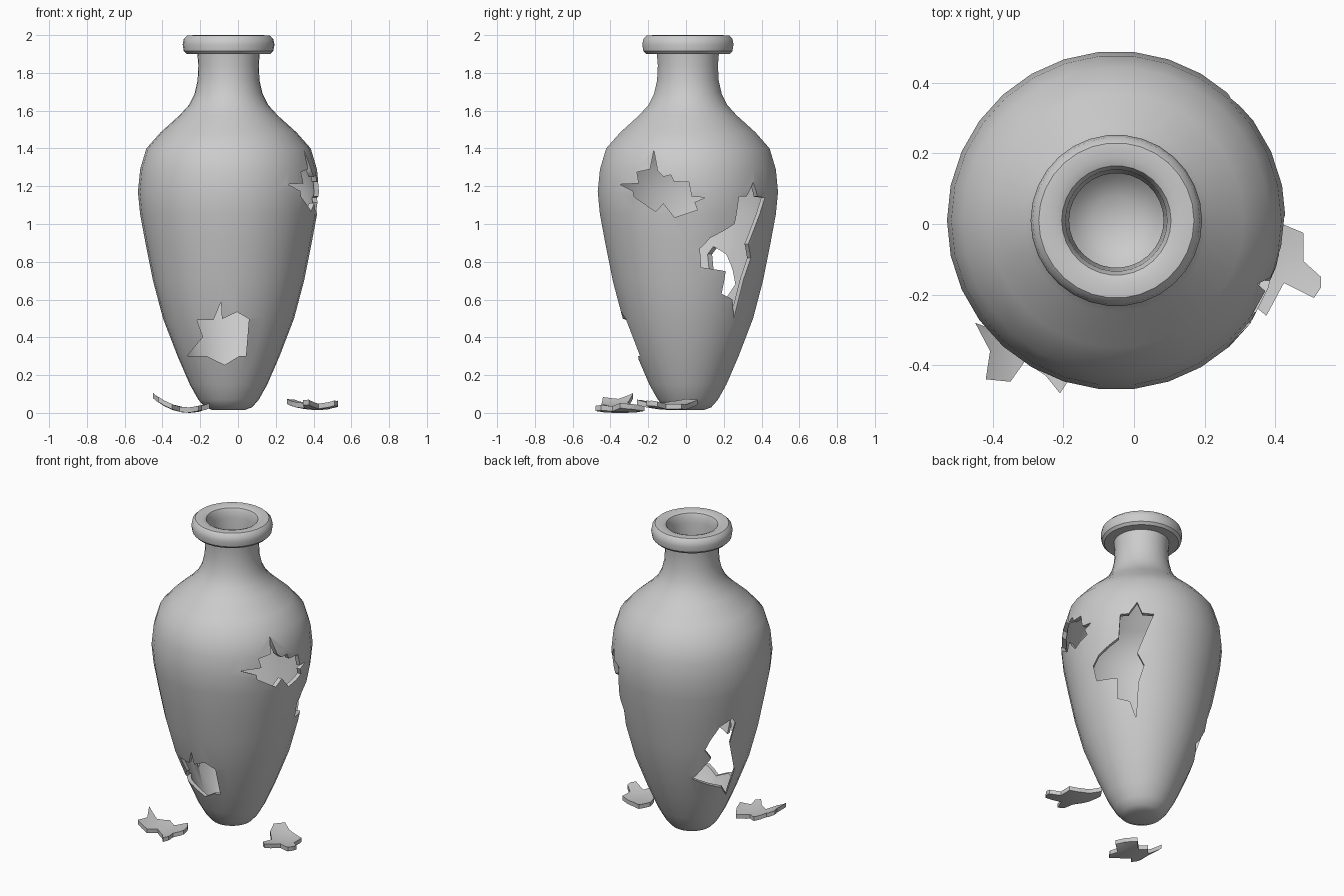
import bpy, bmesh, math
from mathutils import Vector

if "Cube" in bpy.data.objects:
    bpy.data.objects.remove(bpy.data.objects["Cube"])

AXIS = Vector((-0.05, 0.01, 0))
SIDES = 30


def new_object(name, bm):
    bmesh.ops.recalc_face_normals(bm, faces=bm.faces[:])
    mesh = bpy.data.meshes.new(name)
    bm.to_mesh(mesh)
    bm.free()
    ob = bpy.data.objects.new(name, mesh)
    bpy.context.collection.objects.link(ob)
    return ob


def lathe(name, profile):
    """Revolve a profile that starts and ends on the axis."""
    bm = bmesh.new()
    rings = []
    for r, z in profile:
        n = 1 if r == 0 else SIDES
        rings.append([bm.verts.new(AXIS + Vector((r * math.cos(math.tau * i / SIDES),
                                                  r * math.sin(math.tau * i / SIDES), z)))
                      for i in range(n)])
    for a, b in zip(rings, rings[1:]):
        for i in range(SIDES):
            j = (i + 1) % SIDES
            if len(a) == 1:
                bm.faces.new((a[0], b[i], b[j]))
            elif len(b) == 1:
                bm.faces.new((a[i], a[j], b[0]))
            else:
                bm.faces.new((a[i], a[j], b[j], b[i]))
    return new_object(name, bm)


def prism(name, near, far):
    """Closed solid between two matching outlines."""
    bm = bmesh.new()
    a = [bm.verts.new(p) for p in near]
    b = [bm.verts.new(p) for p in far]
    bm.faces.new(a)
    bm.faces.new(b)
    for i in range(len(a)):
        j = (i + 1) % len(a)
        bm.faces.new((a[i], a[j], b[j], b[i]))
    bmesh.ops.triangulate(bm, faces=[f for f in bm.faces if len(f.verts) > 4])
    return new_object(name, bm)


def boolean(ob, cutter, operation):
    mod = ob.modifiers.new("cut", 'BOOLEAN')
    mod.operation = operation
    mod.solver = 'EXACT'
    mod.object = cutter
    bpy.context.view_layer.objects.active = ob
    bpy.ops.object.modifier_apply(modifier=mod.name)
    bpy.data.objects.remove(cutter)


def smooth(ob):
    bpy.ops.object.select_all(action='DESELECT')
    ob.select_set(True)
    bpy.context.view_layer.objects.active = ob
    bpy.ops.object.shade_smooth_by_angle(angle=math.radians(35))


def punch(ob, azimuth, outline):
    """Break a hole; outline is (sideways from axis, height) seen from outside."""
    t = math.radians(azimuth)
    out = Vector((math.cos(t), math.sin(t), 0))
    side = Vector((-math.sin(t), math.cos(t), 0))
    flat = [AXIS + side * u + Vector((0, 0, z)) for u, z in outline]
    boolean(ob, prism("cutter", [p + out * 0.08 for p in flat],
                      [p + out * 0.8 for p in flat]), 'DIFFERENCE')


def shard(name, outline, height):
    """Curved fragment lying on the ground."""
    bm = bmesh.new()
    xs, ys = [p[0] for p in outline], [p[1] for p in outline]
    x0, x1, y0, y1 = min(xs) - .03, max(xs) + .03, min(ys) - .03, max(ys) + .03
    n = 8
    layers = [[[bm.verts.new((x, y, height(x, y) + t))
                for x in [x0 + (x1 - x0) * i / n for i in range(n + 1)]]
               for y in [y0 + (y1 - y0) * i / n for i in range(n + 1)]] for t in (0, .027)]
    for g in layers:
        for i in range(n):
            for j in range(n):
                bm.faces.new((g[i][j], g[i][j + 1], g[i + 1][j + 1], g[i + 1][j]))
    border = [e for e in bm.edges if e.is_boundary]
    bmesh.ops.bridge_loops(bm, edges=border)
    ob = new_object(name, bm)
    boolean(ob, prism("cutter", [(x, y, -.5) for x, y in outline],
                      [(x, y, .5) for x, y in outline]), 'INTERSECT')
    smooth(ob)
    return ob


# Vase wall: outside, rolled rim, then back down the inside
outer = [(.085, .015), (.125, .03), (.16, .07), (.205, .15), (.27, .3), (.347, .5),
         (.4, .7), (.44, .9), (.468, 1.05), (.48, 1.17), (.468, 1.29), (.435, 1.4),
         (.36, 1.485), (.26, 1.575), (.21, 1.63), (.18, 1.69), (.164, 1.76), (.16, 1.84)]
rim = [(.165, 1.9), (.222, 1.9), (.237, 1.915), (.243, 1.95), (.237, 1.98), (.22, 1.997),
       (.18, 2.0), (.155, 1.99), (.144, 1.965), (.142, 1.93)]
inner = [(r - .026, z) for r, z in outer[3:]][::-1]
vase = lathe("vase", [(0, .015)] + outer + rim + inner + [(.12, .085), (.07, .05), (0, .045)])

# Broken holes: front low, right shoulder, back right, back left
punch(vase, -90, [(-.04, .587), (-.035, .497), (.045, .534), (.108, .497), (.092, .3), (.055, .3),
                  (-.02, .254), (-.115, .3), (-.22, .3), (-.135, .402), (-.167, .492), (-.08, .492)])
punch(vase, 0, [(-.18, 1.39), (-.16, 1.28), (-.13, 1.25), (-.09, 1.26), (-.075, 1.225), (.005, 1.222),
                (.02, 1.145), (.09, 1.14), (.035, 1.115), (.05, 1.075), (-.07, 1.035), (-.13, 1.11),
                (-.17, 1.065), (-.285, 1.145), (-.29, 1.175), (-.36, 1.21), (-.26, 1.215),
                (-.27, 1.275), (-.2, 1.29)])
punch(vase, 48, [(-.01, 1.22), (.02, 1.145), (.09, 1.14), (-.01, .895), (.03, .82), (-.005, .71),
                 (-.02, .5), (-.055, .6), (-.13, .63), (-.13, .75), (-.255, .77), (-.275, .87),
                 (-.24, .925), (-.12, 1.0), (-.11, 1.145), (-.06, 1.145)])
punch(vase, 129, [(.215, .88), (.235, .84), (.2, .7), (.235, .48), (.19, .29), (.16, .37), (-.02, .47),
                  (.09, .616), (.05, .68), (.085, .755), (.14, .84)])
smooth(vase)

# Fragments on the ground
shard("left_shard",
      [(-.45, -.28), (-.408, -.36), (-.42, -.44), (-.35, -.447), (-.31, -.39), (-.25, -.43),
       (-.21, -.48), (-.19, -.45), (-.2, -.39), (-.15, -.35), (-.17, -.28), (-.21, -.22),
       (-.27, -.28), (-.32, -.25), (-.37, -.31)],
      lambda x, y: 2.1 * (x + .26) ** 2 + .3 * (y + .35) ** 2)
shard("right_shard",
      [(.42, .0), (.48, -.025), (.48, -.105), (.53, -.15), (.53, -.18), (.51, -.21), (.425, -.167),
       (.375, -.26), (.345, -.235), (.35, -.15), (.29, -.08), (.26, .0), (.3, .06), (.36, .02)],
      lambda x, y: .015 + 1.1 * (x - .42) ** 2 + .7 * (y + .07) ** 2)
